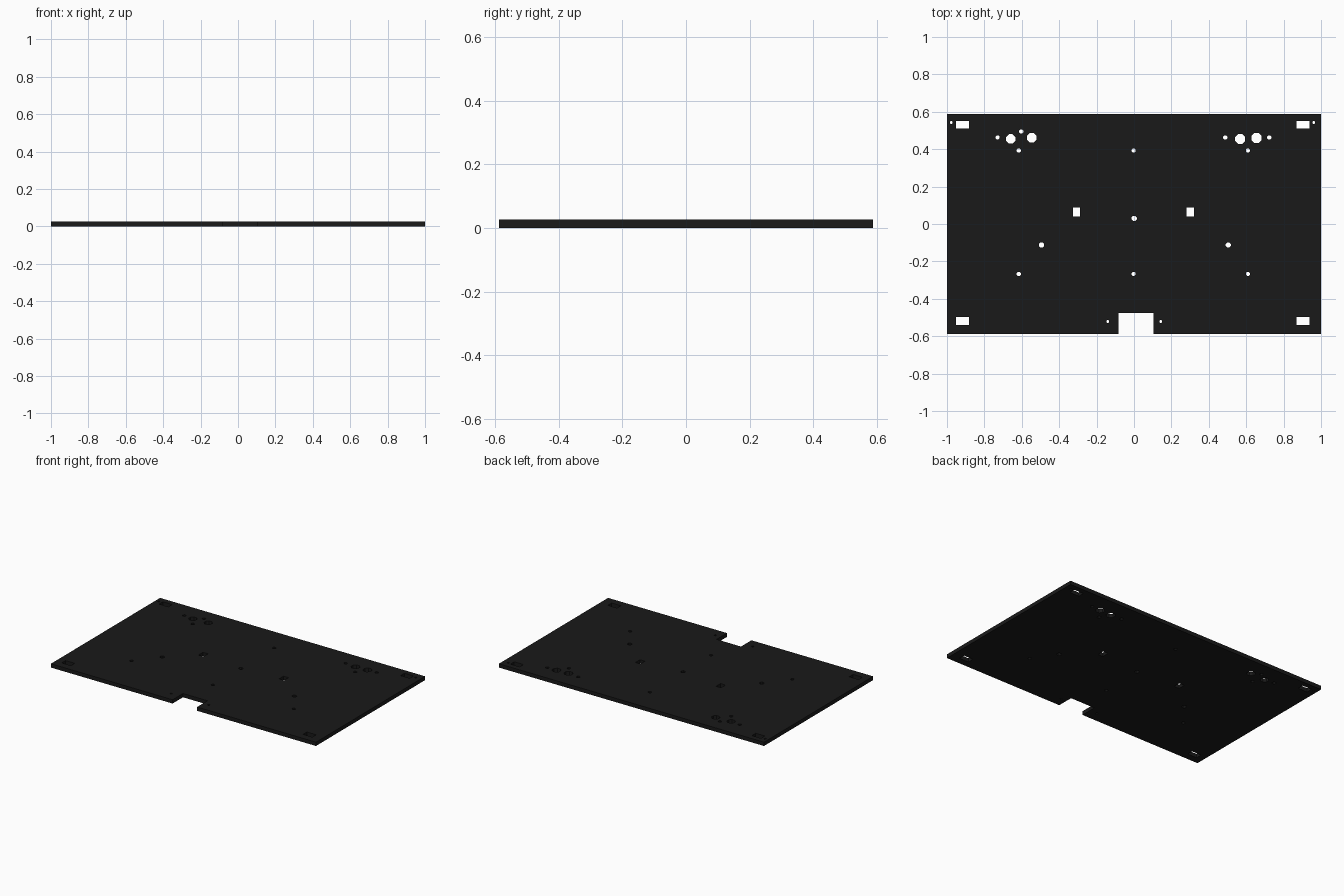
import bpy, bmesh, math

if "Cube" in bpy.data.objects:
    bpy.data.objects.remove(bpy.data.objects["Cube"])

HX, HY, T = 1.0, 0.588, 0.026

# Outer outline with the cable notch in the front edge
outline = [(-HX, -HY), (-0.082, -HY), (-0.082, -0.476), (0.103, -0.476),
           (0.103, -HY), (HX, -HY), (HX, HY), (-HX, HY)]


def rect(cx, cy, w, h):
    return [(cx + sx * w / 2, cy + sy * h / 2)
            for sx, sy in ((-1, -1), (1, -1), (1, 1), (-1, 1))]


def ring(cx, cy, r, n=8):
    return [(cx + r * math.cos(2 * math.pi * (i + 0.5) / n),
             cy + r * math.sin(2 * math.pi * (i + 0.5) / n)) for i in range(n)]


loops = [outline]

# Corner slots and the two middle slots
for x in (-0.918, 0.904):
    for y in (-0.519, 0.531):
        loops.append(rect(x, y, 0.07, 0.042))
for x in (-0.307, 0.301):
    loops.append(rect(x, 0.064, 0.038, 0.049))

# Grid of mounting holes
for x in (-0.616, -0.002, 0.609):
    for y in (-0.267, 0.393):
        loops.append(ring(x, y, 0.012))

# Remaining round holes, grouped by radius
holes = {
    0.008: [(-0.977, 0.543), (0.961, 0.543), (-0.14, -0.521), (0.143, -0.521)],
    0.012: [(-0.729, 0.463), (-0.603, 0.495), (0.488, 0.463), (0.723, 0.463)],
    0.015: [(0.001, 0.03), (-0.494, -0.112), (0.504, -0.112)],
    0.027: [(-0.659, 0.455), (-0.547, 0.461)],
    0.029: [(0.568, 0.455), (0.655, 0.46)],
}
for r, centres in holes.items():
    loops += [ring(x, y, r) for x, y in centres]

# Fill between the loops, then extrude to plate thickness
bm = bmesh.new()
edges = []
for pts in loops:
    vs = [bm.verts.new((x, y, 0)) for x, y in pts]
    edges += [bm.edges.new((vs[i - 1], vs[i])) for i in range(len(vs))]
bmesh.ops.triangle_fill(bm, edges=edges, use_beauty=True, use_dissolve=False,
                        normal=(0, 0, 1))
ext = bmesh.ops.extrude_face_region(bm, geom=bm.faces[:], use_keep_orig=True)
bmesh.ops.translate(bm, vec=(0, 0, T),
                    verts=[g for g in ext["geom"] if isinstance(g, bmesh.types.BMVert)])
bmesh.ops.recalc_face_normals(bm, faces=bm.faces[:])

mesh = bpy.data.meshes.new("base_plate")
bm.to_mesh(mesh)
bm.free()
plate = bpy.data.objects.new("base_plate", mesh)
bpy.context.collection.objects.link(plate)

# Black finish
black = bpy.data.materials.new("black")
black.diffuse_color = (0.01, 0.01, 0.01, 1)
black.use_nodes = True
black.node_tree.nodes["Principled BSDF"].inputs["Base Color"].default_value = black.diffuse_color
mesh.materials.append(black)
